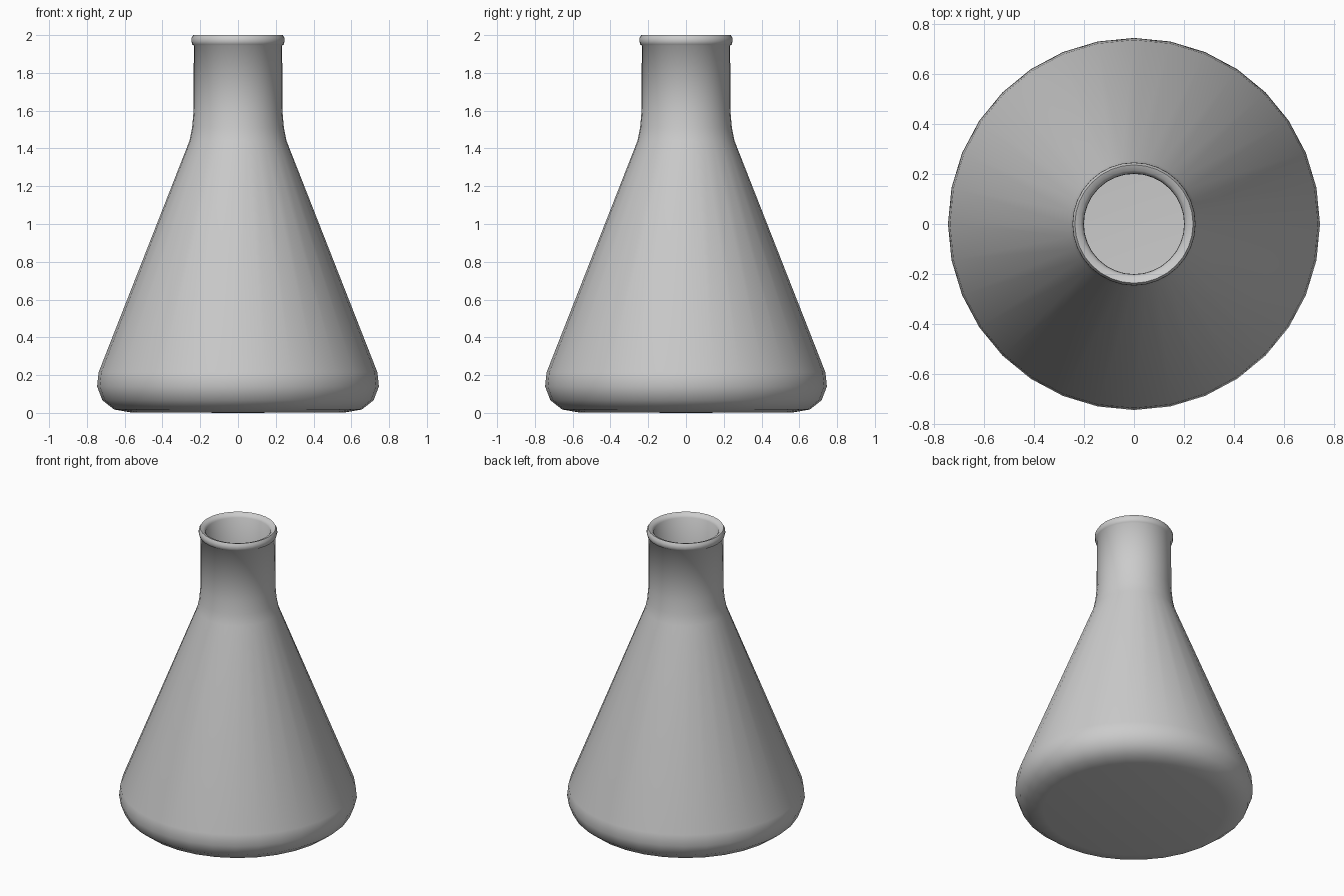
import bpy, bmesh, math

if "Cube" in bpy.data.objects:
    bpy.data.objects.remove(bpy.data.objects["Cube"])

SIDES = 32

# Outer profile (radius, height) from base centre up to the lip
outer = [(0, 0), (0.57, 0.003), (0.656, 0.018), (0.718, 0.067), (0.746, 0.14),
         (0.738, 0.215), (0.257, 1.44), (0.243, 1.51), (0.235, 1.6), (0.234, 1.945)]
# Rolled lip, sloping inward at the mouth
lip = [(0.242, 1.95), (0.247, 1.968), (0.246, 1.985), (0.237, 2.0),
       (0.215, 1.992), (0.202, 1.975)]
# Inner wall back down to the inner floor
inner = [(0.201, 1.6), (0.208, 1.51), (0.222, 1.44), (0.702, 0.215), (0.711, 0.145),
         (0.69, 0.09), (0.64, 0.05), (0.56, 0.035), (0, 0.035)]


def lathe(name, profile, sides):
    bm = bmesh.new()
    rings = []
    for r, z in profile:
        if r == 0:
            rings.append([bm.verts.new((0, 0, z))] * sides)
        else:
            rings.append([bm.verts.new((r * math.cos(2 * math.pi * i / sides),
                                        r * math.sin(2 * math.pi * i / sides), z))
                          for i in range(sides)])
    for a, b in zip(rings, rings[1:]):
        for i in range(sides):
            j = (i + 1) % sides
            bm.faces.new(list(dict.fromkeys((a[i], a[j], b[j], b[i]))))
    bmesh.ops.recalc_face_normals(bm, faces=bm.faces)
    mesh = bpy.data.meshes.new(name)
    bm.to_mesh(mesh)
    bm.free()
    obj = bpy.data.objects.new(name, mesh)
    bpy.context.collection.objects.link(obj)
    return obj


# Hollow conical flask
flask = lathe("conical_flask", outer + lip + inner, SIDES)
bpy.context.view_layer.objects.active = flask
flask.select_set(True)
bpy.ops.object.shade_smooth_by_angle(angle=math.radians(60))
